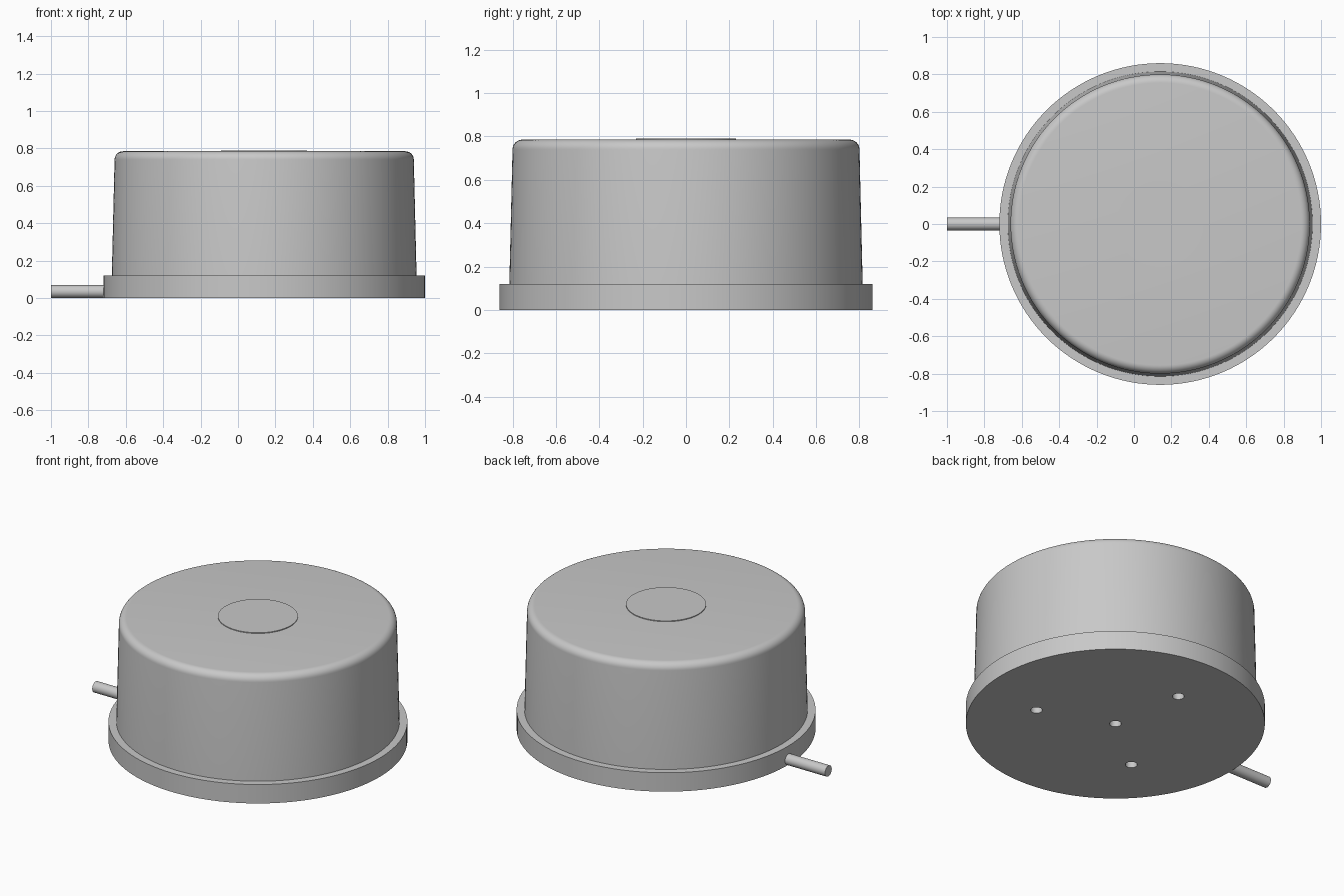
import bpy
import bmesh
import math
from mathutils import Matrix, Vector

cube = bpy.data.objects.get("Cube")
if cube:
    bpy.data.objects.remove(cube, do_unlink=True)

CENTRE_X = 0.14
BASE_HEIGHT = 0.12
TOP_Z = 0.785

grey = bpy.data.materials.new("plain grey")
grey.use_nodes = True
grey.diffuse_color = (0.58, 0.58, 0.58, 1)
grey.node_tree.nodes["Principled BSDF"].inputs["Base Color"].default_value = grey.diffuse_color


def make_object(name, bm, location):
    mesh = bpy.data.meshes.new(name)
    bm.to_mesh(mesh)
    bm.free()
    mesh.materials.append(grey)
    obj = bpy.data.objects.new(name, mesh)
    obj.location = location
    bpy.context.collection.objects.link(obj)
    return obj


def select(obj):
    bpy.ops.object.select_all(action="DESELECT")
    obj.select_set(True)
    bpy.context.view_layer.objects.active = obj


def smooth(obj):
    select(obj)
    bpy.ops.object.shade_smooth_by_angle(angle=math.radians(35))


def lathe(name, profile, steps=128):
    """Turn a (radius, height) profile around the housing axis."""
    bm = bmesh.new()
    verts = [bm.verts.new((r, 0, z)) for r, z in profile]
    edges = [bm.edges.new(pair) for pair in zip(verts, verts[1:])]
    bmesh.ops.spin(bm, geom=verts + edges, cent=(0, 0, 0), axis=(0, 0, 1),
                   angle=math.tau, steps=steps, use_duplicate=False)
    bmesh.ops.remove_doubles(bm, verts=bm.verts, dist=1e-4)
    bmesh.ops.recalc_face_normals(bm, faces=bm.faces)
    return make_object(name, bm, (CENTRE_X, 0, 0))


# Base flange
base = lathe("base_flange", [(0, 0), (0.86, 0), (0.86, BASE_HEIGHT), (0, BASE_HEIGHT)])

# Mounting holes: one central, three evenly spaced around it
positions = [Vector((0, 0, 0))]
for i in range(3):
    angle = math.radians(-21 + 120 * i)
    positions.append(Vector((math.cos(angle), math.sin(angle), 0)) * 0.48)
bm = bmesh.new()
for p in positions:
    bmesh.ops.create_cone(bm, cap_ends=True, segments=32, radius1=0.034, radius2=0.034,
                          depth=0.2, matrix=Matrix.Translation(p))
cutter = make_object("hole_cutter", bm, (CENTRE_X, 0, 0))
cutter.hide_render = True
cut = base.modifiers.new("mounting_holes", "BOOLEAN")
cut.operation = "DIFFERENCE"
cut.solver = "EXACT"
cut.object = cutter
select(base)
bpy.ops.object.modifier_apply(modifier=cut.name)
bpy.data.objects.remove(cutter, do_unlink=True)
smooth(base)

# Tapered housing with a rounded shoulder
fillet = 0.045
profile = [(0, 0.11), (0.815, 0.11)]
for i in range(9):
    a = math.radians(90 * i / 8)
    profile.append((0.755 + fillet * math.cos(a), TOP_Z - fillet + fillet * math.sin(a)))
profile.append((0, TOP_Z))
smooth(lathe("housing", profile))

# Slightly raised disc on the lid
smooth(lathe("lid_disc", [(0, 0.77), (0.23, 0.77), (0.23, 0.79), (0, 0.79)], 96))

# Cable leaving the side of the base
bm = bmesh.new()
bmesh.ops.create_cone(bm, cap_ends=True, segments=40, radius1=0.034, radius2=0.034,
                      depth=0.32, matrix=Matrix.Rotation(math.pi / 2, 4, "Y"))
smooth(make_object("cable", bm, (-0.84, 0, 0.035)))
